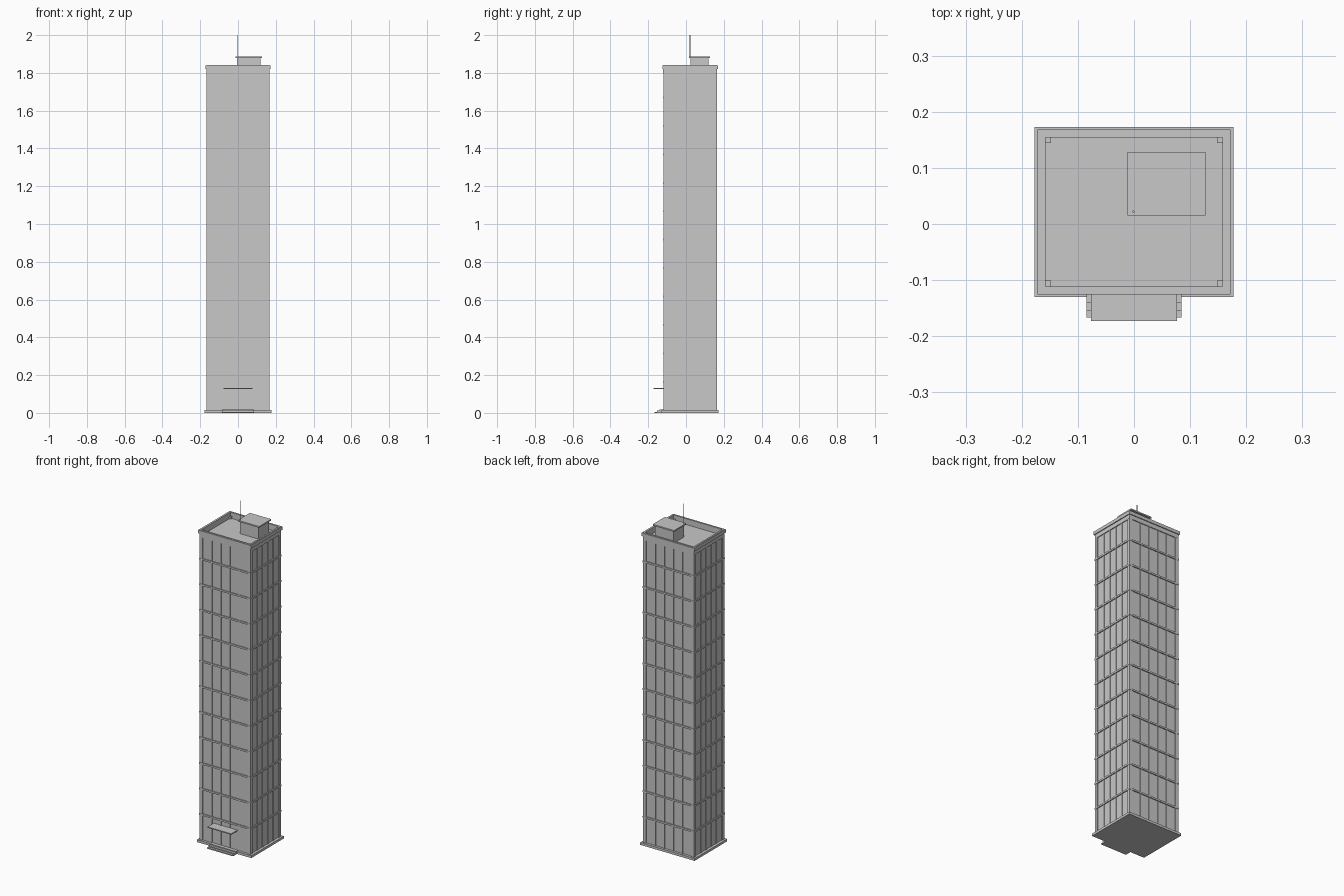
import bpy
import bmesh
from mathutils import Matrix, Vector

cube = bpy.data.objects.get("Cube")
if cube:
    bpy.data.objects.remove(cube, do_unlink=True)

GREY = (0.58, 0.58, 0.58, 1.0)
concrete = bpy.data.materials.new("plain_grey")
concrete.use_nodes = True
concrete.diffuse_color = GREY
concrete.node_tree.nodes["Principled BSDF"].inputs["Base Color"].default_value = GREY

YC = 0.0215              # centre of the tower in depth
FLOORS, BAYS = 12, 5
BASE, EAVES, DECK, TOP = 0.014, 1.82, 1.806, 1.841


def boxes(name, spans):
    """One object holding a box for each pair of opposite corners."""
    bm = bmesh.new()
    for lo, hi in spans:
        lo, hi = Vector(lo), Vector(hi)
        size = Matrix.Diagonal((hi - lo).to_4d())
        size[3][3] = 1
        bmesh.ops.create_cube(bm, size=1, matrix=Matrix.Translation((lo + hi) / 2) @ size)
    mesh = bpy.data.meshes.new(name)
    bm.to_mesh(mesh)
    bm.free()
    mesh.materials.append(concrete)
    obj = bpy.data.objects.new(name, mesh)
    bpy.context.collection.objects.link(obj)
    return obj


def slab(hx, hy, z0, z1):
    """Corners of a box centred on the tower axis."""
    return (-hx, YC - hy, z0), (hx, YC + hy, z1)


def ring(name, hx, hy, wall, z0, z1):
    """Hollow rectangular wall around the tower axis."""
    bm = bmesh.new()
    loops = []
    for inset, z in ((0, z0), (0, z1), (wall, z1), (wall, z0)):
        loops.append([bm.verts.new((sx * (hx - inset), YC + sy * (hy - inset), z))
                      for sx, sy in ((-1, -1), (1, -1), (1, 1), (-1, 1))])
    for a, b in zip(loops, loops[1:] + loops[:1]):
        for i in range(4):
            j = (i + 1) % 4
            bm.faces.new((a[i], a[j], b[j], b[i]))
    bmesh.ops.recalc_face_normals(bm, faces=bm.faces[:])
    mesh = bpy.data.meshes.new(name)
    bm.to_mesh(mesh)
    bm.free()
    mesh.materials.append(concrete)
    bpy.context.collection.objects.link(bpy.data.objects.new(name, mesh))


# Ground plinth and tower core
boxes("plinth", [slab(0.1775, 0.1515, 0, BASE)])
boxes("tower_core", [slab(0.162, 0.137, BASE, DECK)])

# Corner piers
PX, PY, PW = 0.1665, 0.1415, 0.019
piers = []
for sx in (-1, 1):
    for sy in (-1, 1):
        cx, cy = sx * (PX - PW / 2), YC + sy * (PY - PW / 2)
        piers.append(((cx - PW / 2, cy - PW / 2, BASE), (cx + PW / 2, cy + PW / 2, EAVES)))
boxes("corner_piers", piers)

# Floor bands wrapping the tower
step = (EAVES - BASE) / FLOORS
boxes("floor_bands", [slab(0.168, 0.143, BASE + i * step - 0.005, BASE + i * step + 0.005)
                      for i in range(1, FLOORS)])

# Vertical mullions between the bays, on all four sides
MW, MX, MY = 0.003, 0.1655, 0.1405
mullions = []
for i in range(1, BAYS):
    t = 2 * i / BAYS - 1
    x, y = t * (PX - PW), YC + t * (PY - PW)
    for s in (-1, 1):
        ya, yb = sorted((YC + s * 0.135, YC + s * MY))
        xa, xb = sorted((s * 0.16, s * MX))
        mullions.append(((x - MW, ya, BASE), (x + MW, yb, EAVES)))
        mullions.append(((xa, y - MW, BASE), (xb, y + MW, EAVES)))
boxes("mullions", mullions)

# Parapet and cornice
ring("parapet", 0.167, 0.142, 0.009, DECK - 0.01, TOP)
ring("cornice", 0.172, 0.147, 0.007, EAVES, TOP - 0.002)

# Rooftop plant room with overhanging lid
boxes("plant_room", [((-0.004, 0.023, DECK), (0.119, 0.12, 1.878))])
boxes("plant_room_lid", [((-0.012, 0.015, 1.878), (0.127, 0.128, 1.886))])

# Antenna
bpy.ops.mesh.primitive_cylinder_add(vertices=8, radius=0.0022, depth=2 - 1.88,
                                    location=(-0.001, 0.022, (2 + 1.88) / 2))
antenna = bpy.context.object
antenna.name = "antenna"
antenna.data.materials.append(concrete)

# Entrance steps and canopy
boxes("entrance_steps", [((-0.085, front, 0), (0.085, -0.12, top))
                         for front, top in ((-0.167, 0.006), (-0.154, 0.012), (-0.14, 0.018))])
boxes("entrance_canopy", [((-0.077, -0.173, 0.127), (0.077, -0.115, 0.133))])
